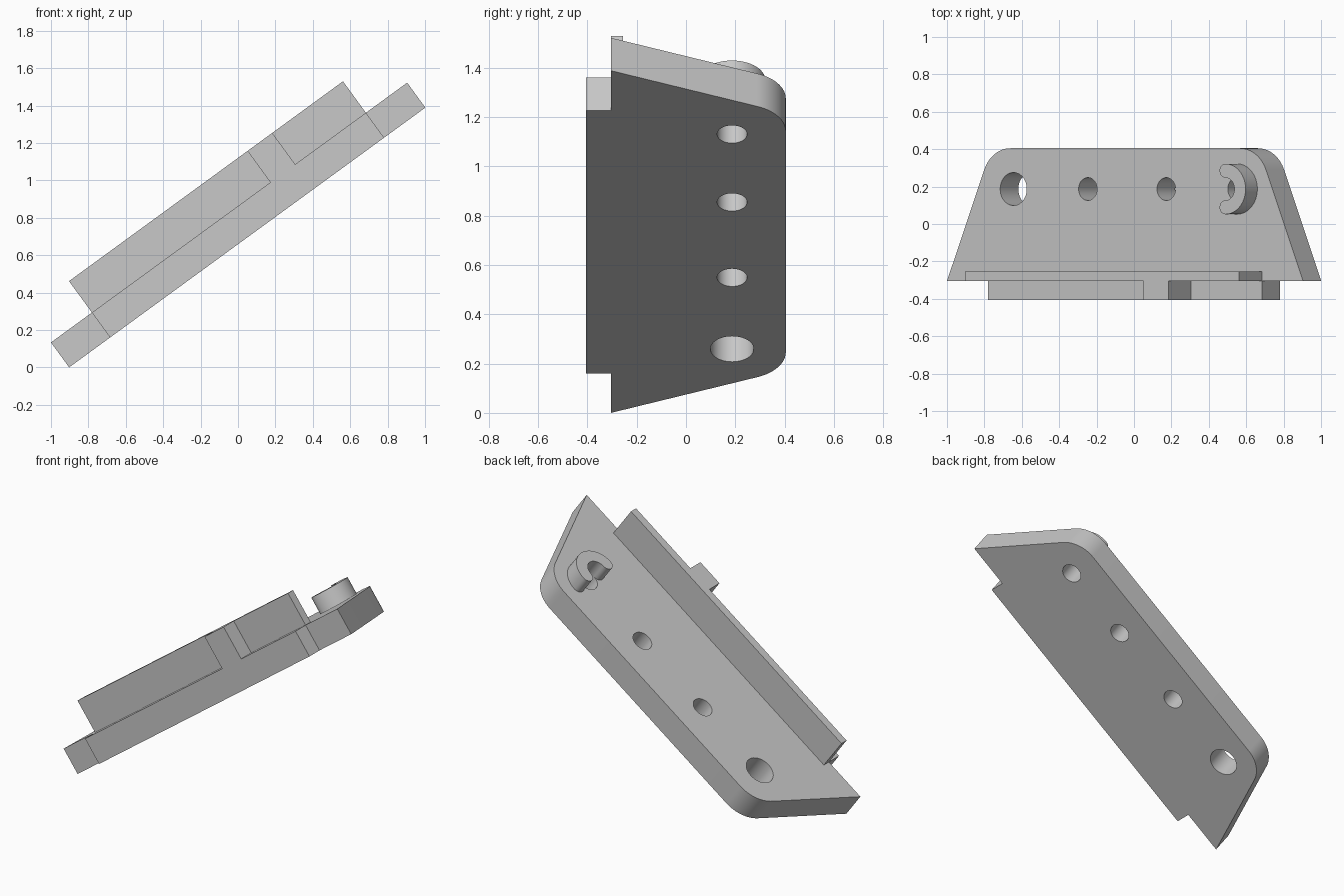
import bpy
import bmesh
from math import sin, cos, radians

if "Cube" in bpy.data.objects:
    bpy.data.objects.remove(bpy.data.objects["Cube"])

TILT = radians(36.1)
LENGTH, THICK, TOP = 2.357, 0.165, 0.373
BACK, FRONT, LEDGE = 0.405, -0.305, -0.405
START, END = 0.271, 2.084
HOLE_Y = 0.187

grey = bpy.data.materials.new("light grey")
grey.use_nodes = True
colour = (0.58, 0.58, 0.58, 1)
grey.diffuse_color = colour
grey.node_tree.nodes["Principled BSDF"].inputs["Base Color"].default_value = colour


def arc(cx, cy, r, a0, a1, n):
    steps = [radians(a0 + (a1 - a0) * i / n) for i in range(n + 1)]
    return [(cx + r * cos(a), cy + r * sin(a)) for a in steps]


def prism(name, outline, low, high):
    """Extrude an outline at right angles to the tilted plate."""
    bm = bmesh.new()
    face = bm.faces.new([bm.verts.new((u, y, low)) for u, y in outline])
    grown = bmesh.ops.extrude_face_region(bm, geom=[face])["geom"]
    verts = [g for g in grown if isinstance(g, bmesh.types.BMVert)]
    bmesh.ops.translate(bm, verts=verts, vec=(0, 0, high - low))
    bmesh.ops.recalc_face_normals(bm, faces=bm.faces)
    mesh = bpy.data.meshes.new(name)
    bm.to_mesh(mesh)
    bm.free()
    mesh.materials.append(grey)
    obj = bpy.data.objects.new(name, mesh)
    bpy.context.collection.objects.link(obj)
    obj.rotation_euler.y = -TILT
    obj.location.x = -1 + THICK * sin(TILT)
    return obj


def select(obj):
    bpy.ops.object.select_all(action='DESELECT')
    obj.select_set(True)
    bpy.context.view_layer.objects.active = obj


def smooth(obj):
    select(obj)
    bpy.ops.object.shade_smooth_by_angle(angle=radians(30))


def drill(obj, u, radius):
    cutter = prism("hole_cutter", arc(u, HOLE_Y, radius, 0, 352.5, 47), -0.1, THICK + 0.1)
    cutter.hide_render = True
    mod = obj.modifiers.new("hole", 'BOOLEAN')
    mod.operation, mod.solver, mod.object = 'DIFFERENCE', 'EXACT', cutter
    bpy.context.view_layer.update()
    select(obj)
    bpy.ops.object.modifier_apply(modifier=mod.name)
    bpy.data.objects.remove(cutter)


# Base plate: tapered, rounded at the back, with a front ledge
inset, r = 0.419, 0.187
outline = [(START, LEDGE), (END, LEDGE), (END, FRONT), (LENGTH, FRONT)]
outline += arc(LENGTH - inset, BACK - r, r, 22.5, 90, 16)
outline += arc(inset, BACK - r, r, 90, 157.5, 16)
outline += [(0, FRONT), (START, FRONT)]
plate = prism("base_plate", outline, 0, THICK)
drill(plate, 0.44, 0.088)
for u in (0.932, 1.451, 1.919):
    drill(plate, u, 0.061)
smooth(plate)

# Upright wall with its protruding tab
t0, t1, wall_back = 1.452, 1.616, -0.255
prism("wall_with_tab", [(START, FRONT), (t0, FRONT), (t0, LEDGE), (t1, LEDGE),
                        (t1, FRONT), (END, FRONT), (END, wall_back), (START, wall_back)],
      THICK, TOP)

# Half-ring boss with rounded ends, around the last hole
u, outer, inner = 1.919, 0.135, 0.061
mid, cap = (outer + inner) / 2, (outer - inner) / 2
ring = arc(u, HOLE_Y, outer, -90, 90, 32)
ring += arc(u, HOLE_Y + mid, cap, 90, 270, 12)[1:-1]
ring += arc(u, HOLE_Y, inner, 90, -90, 32)
ring += arc(u, HOLE_Y - mid, cap, 90, 270, 12)[1:-1]
smooth(prism("half_ring_boss", ring, THICK, 0.272))
